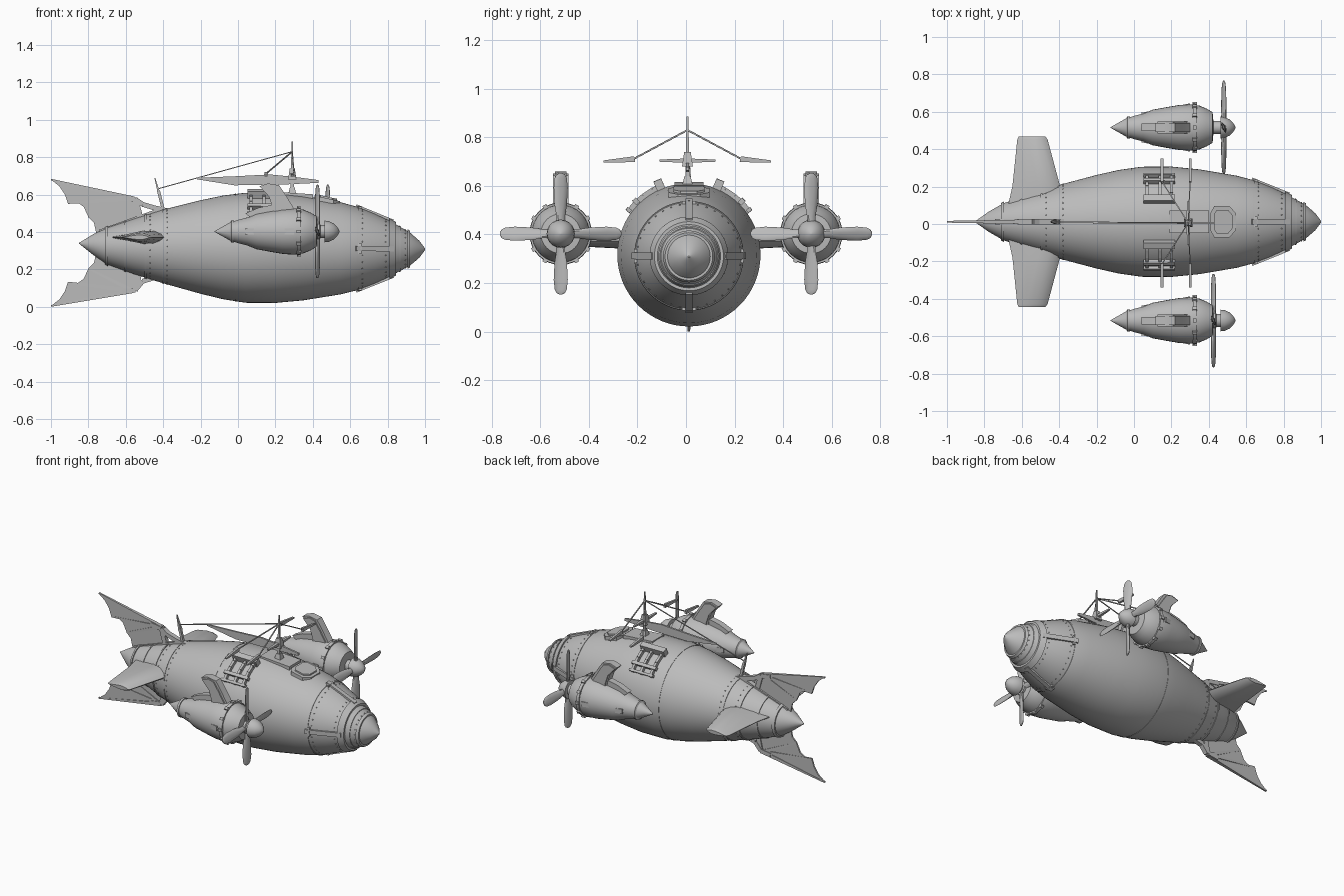
import bpy, bmesh, math
from mathutils import Vector

if "Cube" in bpy.data.objects:
    bpy.data.objects.remove(bpy.data.objects["Cube"])

GREY = bpy.data.materials.new("plain_grey")
GREY.diffuse_color = (0.5, 0.5, 0.5, 1)
GREY.use_nodes = True
GREY.node_tree.nodes["Principled BSDF"].inputs["Base Color"].default_value = GREY.diffuse_color
CY = 0.012                                   # hull centre line


def finish(name, bm):
    bmesh.ops.recalc_face_normals(bm, faces=bm.faces)
    me = bpy.data.meshes.new(name)
    bm.to_mesh(me)
    bm.free()
    me.materials.append(GREY)
    ob = bpy.data.objects.new(name, me)
    bpy.context.collection.objects.link(ob)
    return ob


def loft(name, rings):
    bm = bmesh.new()
    vs = [[bm.verts.new(p) for p in r] for r in rings]
    n = len(vs[0])
    for a, b in zip(vs, vs[1:]):
        for i in range(n):
            bm.faces.new((a[i], a[(i + 1) % n], b[(i + 1) % n], b[i]))
    bm.faces.new(vs[0])
    bm.faces.new(vs[-1])
    return finish(name, bm)


def lathe(name, prof, cy, segs=48):
    # profile rows: x, radius, centre height
    t = [2 * math.pi * i / segs for i in range(segs)]
    return loft(name, [[(x, cy + r * math.cos(a), z + r * math.sin(a)) for a in t] for x, r, z in prof])


def beam(name, p, q, w, h=None, up=(0, 0, 1), taper=1.0):
    p, q = Vector(p), Vector(q)
    d = (q - p).normalized()
    up = Vector(up)
    if abs(d.dot(up)) > 0.95:
        up = Vector((1, 0, 0))
    s = d.cross(up).normalized() * w / 2
    u = s.cross(d).normalized() * (h or w) / 2
    return loft(name, [[c + k * (a * s + b * u) for a, b in ((-1, -1), (1, -1), (1, 1), (-1, 1))]
                       for c, k in ((p, 1), (q, taper))])


def prism(name, pts, y0, y1):
    return loft(name, [[(x, y, z) for x, z in pts] for y in (y0, y1)])


# Hull
HULL = [(-.85, .002, .34), (-.775, .055, .333), (-.70, .098, .325), (-.55, .15, .323), (-.40, .197, .323),
        (-.2, .25, .32), (-.08, .277, .318), (.04, .294, .316), (.2, .295, .316), (.35, .28, .315), (.55, .246, .313),
        (.64, .222, .312), (.73, .187, .311), (.81, .15, .311), (.92, .088, .309), (.97, .045, .308), (1, .004, .308)]
lathe("hull", HULL, CY, 64)


def hull_at(x):
    for a, b in zip(HULL, HULL[1:]):
        if a[0] <= x <= b[0]:
            k = (x - a[0]) / (b[0] - a[0])
            return a[1] + k * (b[1] - a[1]), a[2] + k * (b[2] - a[2])


def skin(x, ang, off=0.0):
    # point on the hull, angle measured from the top
    r, z = hull_at(x)
    return Vector((x, CY + (r + off) * math.sin(ang), z + (r + off) * math.cos(ang)))


def band(name, x0, x1, off):
    (r0, z0), (r1, z1) = hull_at(x0), hull_at(x1)
    lathe(name, [(x0, r0 - .01, z0), (x0, r0 + off, z0), (x1, r1 + off, z1), (x1, r1 - .01, z1)], CY, 64)


for i, (a, b, o) in enumerate([(.81, .845, .012), (.86, .872, .004), (.905, .92, .01), (.637, .645, .003),
                               (-.405, -.398, .003), (-.5, -.49, .005), (-.61, -.6, .004),
                               (-.71, -.695, .008), (-.015, -.01, .002)]):
    band(f"hull_band_{i}", a, b, o)

# Nose straps and cross clamps
for i in range(4):
    a = i * math.pi / 2
    out = (0, math.sin(a), math.cos(a))
    beam(f"nose_strap_{i}", skin(.63, a, .003), skin(.83, a, .008), .028, .018, out)
    for d in (-.13, .13):
        beam(f"nose_clamp_{i}", skin(.65, a, .003), skin(.65, a + d, .003), .018, .012, out)

# Rivets round the nose and hull seams
bm = bmesh.new()
for x, n in ((.665, 36), (.79, 28), (.895, 20), (-.38, 36), (-.47, 30)):
    for i in range(n):
        g = bmesh.ops.create_icosphere(bm, subdivisions=1, radius=.004)
        bmesh.ops.translate(bm, verts=g["verts"], vec=skin(x, 2 * math.pi * i / n))
finish("rivets", bm)

# Side deck frames and boxes
for s in (-1, 1):
    for x in (.07, .14, .2):
        for k in range(4):
            a0, a1 = s * (.36 + k * .15), s * (.51 + k * .15)
            beam("deck_rib", skin(x, a0, .008), skin(x, a1, .008), .016, .026, (0, math.sin(a0), math.cos(a0)))
    for a, h, w in ((.40, .05, .035), (.78, .025, .02), (.93, .02, .015)):
        a *= s
        beam("deck_rail", skin(.05, a, .016), skin(.22, a, .016), w, h, (0, math.sin(a), math.cos(a)))

# Top plate and hatch
prism("top_plate", [(.19, .58), (.19, .616), (.40, .602), (.40, .56)], CY - .06, CY + .06)
OCT = [(.41, -.05), (.43, -.085), (.51, -.085), (.545, -.045), (.545, .045), (.51, .085), (.43, .085), (.41, .05)]
for name, k, h in (("hatch_rim", 1, .003), ("hatch_cover", .75, .012)):
    pts = [(.478 + (x - .478) * k, y * k) for x, y in OCT]
    loft(name, [[(x, CY + y, .577 - .22 * (x - .478) + dz) for x, y in pts] for dz in (-.05, h)])

# Mast, yard, boom and rigging
MX, MY = .29, .006
beam("mast", (MX, MY, .58), (MX, MY, .885), .02, taper=.35)
beam("mast_foot", (MX, MY, .59), (MX, MY, .64), .05, taper=.5)
beam("mast_collar", (MX, MY, .68), (MX, MY, .74), .045, taper=.6)
prism("boom", [(-.22, .682), (-.02, .65), (.2, .652), (.43, .663), (.43, .678), (.3, .695), (.17, .708), (-.02, .698),
               (-.22, .69)], MY - .006, MY + .006)
for s in (-1, 1):
    beam("yard", (MX, MY, .704), (MX, MY + s * .115, .704), .022, .018, taper=.5)
    for x in (.15, .3):
        loft("outrigger_vane", [[(x + d, MY + s * y, z) for y, z in ((.215, .698), (.22, .722), (.345, .705), (.345, .696))]
                                for d in (-.007, .007)])
        beam("vane_cable", (MX, MY, .83), (x, MY + s * .22, .712), .006)
beam("rear_post", (-.40, CY, .52), (-.425, CY, .62), .016)
beam("rear_post_tip", (-.42, CY, .60), (-.445, CY, .69), .024, .014, taper=.3)
beam("long_cable", (MX, MY, .83), (-.425, CY, .632), .005)

# Webbed tail fins, upper and lower
for low in (False, True):
    f = (lambda z: .685 - z) if low else (lambda z: z)
    hub = .60 if low else .58
    web = [(-1, .68), (-.955, .645), (-.925, .60), (-.91, .555), (-.86, .56), (-.825, .535), (-.80, .48), (-.77, .45),
           (-.755, .38), (-.5, .46), (-.53, .52), (-.55, hub - .01), (-.58, hub + .01), (-.75, .632)]
    prism("tail_web", [(x, f(z)) for x, z in web], CY - .005, CY + .005)
    for x, z in ((-1, .68), (-.91, .555), (-.80, .48)):
        beam("tail_rib", (-.56, CY, f(hub)), (x, CY, f(z)), .024, .022, taper=.4)
    path = [(-.62, hub + .005), (-.55, hub - .005), (-.51, .548), (-.45, .53), (-.37, .512)]
    for (x0, z0), (x1, z1) in zip(path, path[1:]):
        beam("tail_bracket", (x0, CY, f(z0)), (x1, CY, f(z1)), .03, .026)
    beam("tail_stay", (-.55, CY, f(hub)), (-.52, CY, f(.47)), .024, .03)
    beam("tail_root", (-.74, CY, f(.40)), (-.42, CY, f(.515)), .03, .025)

# Horizontal stabilisers
FOIL = [(0, 0), (.08, .5), (.25, .95), (.45, 1), (.7, .6), (1, .06), (1, -.06), (.7, -.6), (.45, -1), (.25, -.95), (.08, -.5)]
for s in (-1, 1):
    loft("stabiliser", [[(lead - c * u, CY + s * y, .372 + t * v) for u, v in FOIL] for y, lead, c, t in
                        ((.08, -.345, .33, .035), (.19, -.395, .255, .035), (.44, -.462, .162, .022), (.457, -.475, .14, .012))])

# Engines
BODY = [(-.035, .04), (-.03, .052), (0, .062), (.05, .075), (.1, .095), (.17, .108), (.24, .12), (.30, .124),
        (.35, .117), (.39, .10), (.42, .082), (.425, .03)]
CONE = [(-.125, .002), (-.04, .05), (-.035, .06), (-.022, .06), (-.02, .04)]
SPIN = [(.462, .01), (.462, .058), (.485, .055), (.51, .044), (.53, .026), (.542, .004)]
HORN = [(.115, .645), (.16, .66), (.22, .65), (.26, .59), (.30, .525), (.33, .49), (.18, .47), (.185, .53), (.165, .59)]
HORN_LOW = [(.04, .50), (.11, .53), (.18, .545), (.22, .50), (.2, .46), (.1, .45), (.075, .47)]
EZ = .403
for s, px in ((-1, .425), (1, .48)):
    ey = s * .516
    for name, prof in (("engine_body", BODY), ("engine_tail_cone", CONE), ("spinner", SPIN),
                       ("engine_collar", [(.315, .1), (.315, .129), (.335, .127), (.335, .1)]),
                       ("propeller_shaft", [(.41, .034), (.47, .034)]),
                       ("propeller_hub", [(px - .018, .03), (px - .012, .042), (px + .012, .042), (px + .018, .03)])):
        lathe(name, [(x, r, EZ) for x, r in prof], ey, 32)
    for i in range(12):
        a = i * math.pi / 6
        d = Vector((0, math.cos(a), math.sin(a)))
        c = Vector((.325, ey, EZ))
        beam("collar_lug", c + d * .115, c + d * .136, .022, .018)
    # curved exhaust horns and side ribs
    prism("exhaust_horn", HORN, ey - .024, ey + .024)
    prism("exhaust_horn_ridge", [(x + (.01 if x < .2 else -.012), z - .008) for x, z in HORN], ey - .032, ey + .032)
    prism("rear_horn", HORN_LOW, ey - .02, ey + .02)
    for t in (-1, 1):
        beam("engine_side_rib", (.04, ey + t * .072, EZ), (.3, ey + t * .122, EZ), .014, .03)
    # propeller blades
    for k in range(4):
        a = k * math.pi / 2
        out = Vector((0, math.cos(a), math.sin(a)))
        side = Vector((0, -math.sin(a), math.cos(a)))
        rings = []
        for r, w, t, p in ((.02, .016, .014, .6), (.07, .02, .011, .5), (.12, .028, .009, .42), (.19, .031, .007, .36),
                           (.23, .026, .006, .32), (.244, .018, .005, .3), (.25, .007, .003, .3)):
            ring = []
            for j in range(10):
                u, v = w * math.cos(j * math.pi / 5), t * math.sin(j * math.pi / 5)
                ring.append(Vector((px, ey, EZ)) + out * r + side * (u * math.cos(p) - v * math.sin(p))
                            + Vector((u * math.sin(p) + v * math.cos(p), 0, 0)))
            rings.append(ring)
        loft("propeller_blade", rings)

# Smooth rounded parts, keep edges sharp
for ob in bpy.data.objects:
    ob.select_set(True)
    bpy.context.view_layer.objects.active = ob
bpy.ops.object.shade_smooth_by_angle(angle=math.radians(30))
